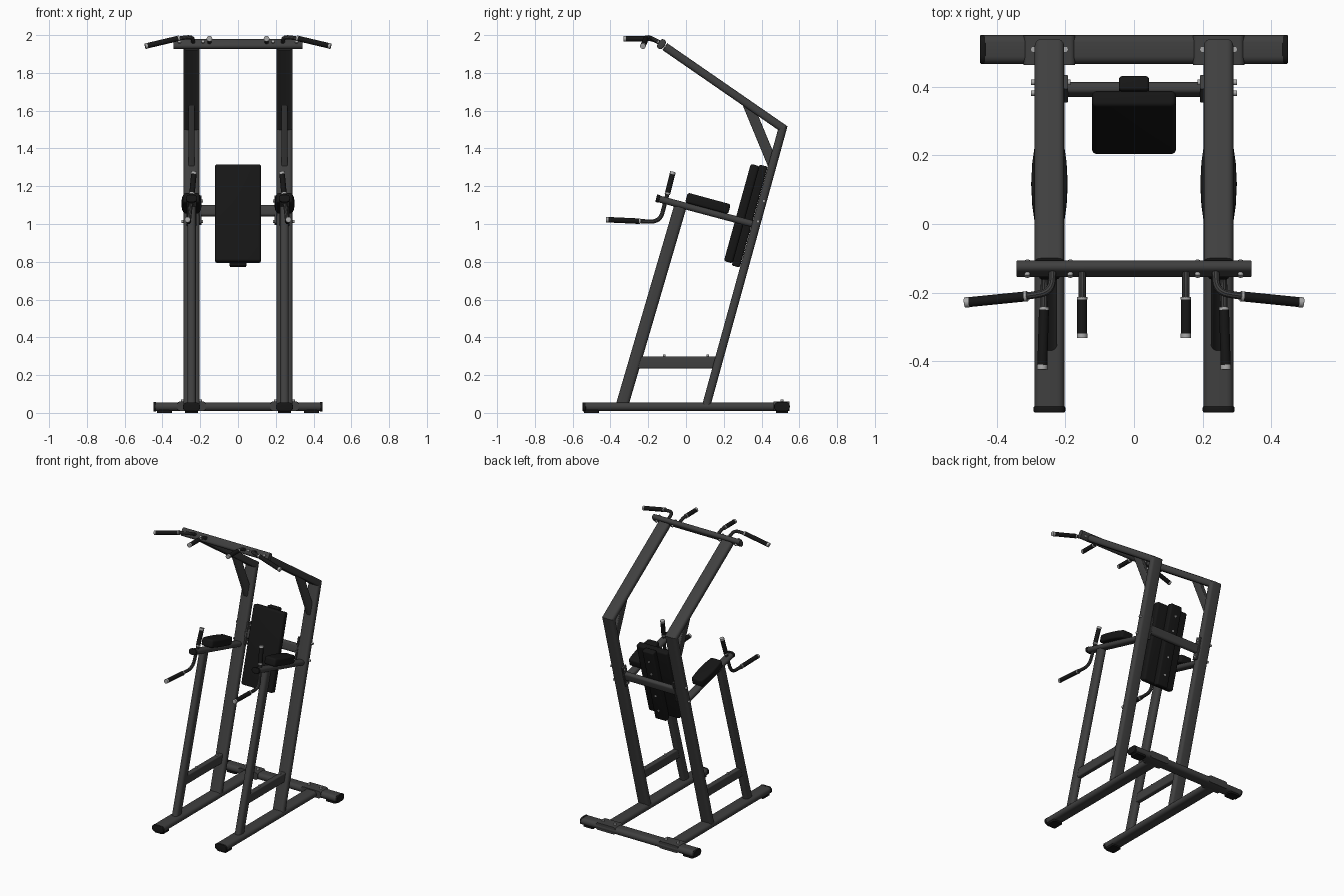
import bpy, bmesh, math
from mathutils import Vector as V

if "Cube" in bpy.data.objects:
    bpy.data.objects.remove(bpy.data.objects["Cube"])


def material(name, g):
    m = bpy.data.materials.new(name)
    m.diffuse_color = (g, g, g, 1)
    m.use_nodes = True
    m.node_tree.nodes["Principled BSDF"].inputs["Base Color"].default_value = m.diffuse_color
    return m


STEEL = material("dark_steel", 0.05)
BLACK = material("black_rubber", 0.008)
METAL = material("bare_metal", 0.4)


def finish(ob, mat, angle=35):
    ob.data.materials.append(mat)
    bpy.ops.object.select_all(action='DESELECT')
    bpy.context.view_layer.objects.active = ob
    ob.select_set(True)
    bpy.ops.object.shade_smooth_by_angle(angle=math.radians(angle))
    return ob


def prism(name, rings, mat, bevel=0):
    """Solid between two matching outlines."""
    bm = bmesh.new()
    a, b = [[bm.verts.new(p) for p in ring] for ring in rings]
    n = len(a)
    bm.faces.new(a)
    bm.faces.new(b)
    for i in range(n):
        j = (i + 1) % n
        bm.faces.new((a[i], a[j], b[j], b[i]))
    bmesh.ops.recalc_face_normals(bm, faces=bm.faces)
    if bevel:
        rim = [e for e in bm.edges if e.calc_face_angle(0) > 0.6]
        bmesh.ops.bevel(bm, geom=rim, offset=bevel, segments=4, profile=0.5,
                        affect='EDGES', clamp_overlap=True)
    me = bpy.data.meshes.new(name)
    bm.to_mesh(me)
    bm.free()
    ob = bpy.data.objects.new(name, me)
    bpy.context.collection.objects.link(ob)
    return finish(ob, mat)


def bar(name, p0, p1, w, t, r, mat=STEEL, u=(1, 0, 0), n0=None, n1=None, bevel=0):
    """Rounded tube section: w along u, t across; n0/n1 are end-cut planes."""
    p0, p1, u = V(p0), V(p1), V(u).normalized()
    d = (p1 - p0).normalized()
    v = d.cross(u).normalized()
    section = []
    for k, (sa, sb) in enumerate(((1, 1), (-1, 1), (-1, -1), (1, -1))):
        for i in range(6):
            a = math.radians(90 * k + 18 * i)
            section.append(u * (sa * (w / 2 - r) + r * math.cos(a))
                           + v * (sb * (t / 2 - r) + r * math.sin(a)))
    rings = []
    for p, n in ((p0, n0), (p1, n1)):
        n = V(n) if n else d
        rings.append([p + o - d * (o.dot(n) / d.dot(n)) for o in section])
    return prism(name, rings, mat, bevel)


def rod(name, p0, p1, r, mat=METAL, bevel=0):
    d = V(p1) - V(p0)
    u = (1, 0, 0) if abs(d.x) < 1e-6 else V((0, 0, 1)).cross(d)
    return bar(name, p0, p1, 2 * r, 2 * r, r * .999, mat, u, bevel=bevel)


def tube(name, pts, r, round_=0.035):
    """Bent round tube with filleted corners."""
    pts = [V(p) for p in pts]
    path = [pts[0]]
    for a, b, c in zip(pts, pts[1:], pts[2:]):
        s = b + (a - b).normalized() * min(round_, (a - b).length * .45)
        e = b + (c - b).normalized() * min(round_, (c - b).length * .45)
        path += [s.lerp(b, k / 6).lerp(b.lerp(e, k / 6), k / 6) for k in range(7)]
    path.append(pts[-1])
    cu = bpy.data.curves.new(name, 'CURVE')
    cu.dimensions = '3D'
    cu.bevel_depth, cu.bevel_resolution, cu.use_fill_caps = r, 3, True
    sp = cu.splines.new('POLY')
    sp.points.add(len(path) - 1)
    for q, p in zip(sp.points, path):
        q.co = (*p, 1)
    ob = bpy.data.objects.new(name, cu)
    bpy.context.collection.objects.link(ob)
    bpy.context.view_layer.objects.active = ob
    bpy.ops.object.select_all(action='DESELECT')
    ob.select_set(True)
    bpy.ops.object.convert(target='MESH')
    finish(bpy.context.view_layer.objects.active, STEEL)


def grip(name, inner, end):
    """Rubber sleeve with a metal collar and end plug."""
    inner, end = V(inner), V(end)
    d = (end - inner).normalized()
    rod(name, inner, end - d * .008, .0145, BLACK)
    rod(name + "_collar", inner - d * .008, inner, .015)
    rod(name + "_plug", end - d * .01, end + d * .004, .015, METAL, .004)


UP = (0, 0, 1)
post_d, beam_d = V((0, .404, 1.459)).normalized(), V((0, -.823, .567))
post_n, beam_n = V((0, .963, -.267)), V((0, .567, .823))
corner = V((0, .512, 1.508))
mitre = post_d + beam_d

for s, side in ((-1, "left"), (1, "right")):
    X = s * .246

    def P(y, z, x=X):
        return (x, y, z)

    # frame: base rail, mitred rear post and overhead beam, gusset
    bar(f"{side}_base_rail", P(-.54, .033), P(.5, .033), .088, .044, .021)
    bar(f"{side}_rail_cap", P(-.548, .032), P(-.53, .032), .092, .048, .023, BLACK, bevel=.004)
    bar(f"{side}_front_foot", P(-.5, 0), P(-.5, .02), .07, .08, .012, BLACK)
    bar(f"{side}_rear_post", P(.109, .045), P(*corner.yz), .086, .044, .018, n0=UP, n1=mitre)
    bar(f"{side}_overhead_beam", P(*corner.yz), P(-.112, 1.939), .086, .044, .018, n0=mitre)
    bar(f"{side}_gusset", P(.335, 1.616), P(.446, 1.348), .032, .055, .006,
        n0=beam_n, n1=post_n)
    # front post with lower brace
    bar(f"{side}_front_post", P(-.337, .045), P(-.028, 1.1), .045, .066, .02,
        n0=UP, n1=(0, .26, .965))
    bar(f"{side}_lower_brace", P(-.27, .267), P(.165, .267), .036, .064, .008)
    for y in (-.115, .115):
        rod(f"{side}_brace_bolt", P(y, .295), P(y, .31), .007)
    # armrest: support bar and cushion
    bar(f"{side}_arm_bar", P(-.145, 1.133), P(.385, .992), .055, .036, .017)
    bar(f"{side}_arm_bar_cap", P(-.158, 1.1365), P(-.14, 1.132), .06, .041, .02, BLACK, bevel=.004)
    f, n, c = V((0, .965, -.262)), V((0, .262, .965)), V(P(.116, 1.109))
    half = [(.042, -.118), (.05, -.06), (.053, 0), (.05, .06), (.042, .118)]
    outline = half + [(-a, b) for a, b in reversed(half)]
    prism(f"{side}_arm_pad", [[c + V((a, 0, 0)) + f * b + n * h for a, b in outline]
                              for h in (-.027, .027)], BLACK, .012)
    # dip handle with upright grip and forward grip
    top, mid = P(-.07, 1.272, s * .233), P(-.097, 1.165, s * .243)
    fore, tip = P(-.25, 1.015, s * .262), P(-.42, 1.023, s * .267)
    tube(f"{side}_dip_handle", [top, mid, P(-.137, 1.012, s * .26), fore, tip], .011, .05)
    grip(f"{side}_upright_grip", mid, top)
    grip(f"{side}_forward_grip", fore, tip)
    # pull-up handles
    a, b = P(-.211, 1.982, s * .318), P(-.228, 1.942, s * .488)
    tube(f"{side}_wide_handle", [P(-.125, 1.955, s * .237), P(-.198, 1.992, s * .24), a, b], .011, .04)
    grip(f"{side}_wide_grip", a, b)
    a, b = P(-.22, 1.98, s * .151), P(-.328, 1.981, s * .151)
    tube(f"{side}_narrow_handle", [P(-.125, 1.952, s * .151), P(-.18, 1.979, s * .151), a, b], .011)
    grip(f"{side}_narrow_grip", a, b)
    # brackets, feet, bolts
    bar(f"{side}_base_bracket", P(.463, .036), P(.548, .036), .15, .05, .015)
    for x in (.292, .2):
        rod(f"{side}_bracket_bolt", (s * x, .508, .05), (s * x, .508, .072), .009)
    bar(f"{side}_rear_foot", (s * .39, .508, 0), (s * .39, .508, .02), .08, .065, .012, BLACK)
    bar(f"{side}_rear_bar_cap", (s * .432, .508, .033), (s * .448, .508, .033),
        .084, .05, .024, BLACK, u=(0, 1, 0), bevel=.004)
    bar(f"{side}_cross_plate", (s * .198, .373, 1.0), (s * .198, .413, 1.145), .012, .042, .004)
    for y, z in ((.412, 1.122), (.381, 1.014)):
        rod(f"{side}_post_bolt", (s * .185, y, z), (s * .3, y, z), .008)
    for x in (.31, .185):
        c = V((s * x, -.13, 1.952))
        rod(f"{side}_top_bolt", c - V(beam_d) * .027, c + V(beam_d) * .027, .008)

# cross members
bar("rear_base_bar", (-.44, .508, .033), (.44, .508, .033), .084, .046, .022, u=(0, 1, 0))
bar("top_crossbar", (-.342, -.13, 1.952), (.342, -.13, 1.952), .056, .034, .016, u=beam_n, bevel=.003)
bar("middle_crossbar", (-.21, .391, 1.07), (.21, .391, 1.07), .062, .034, .014, u=post_d)

# backrest cushion, spine board and its screws
c = V((0, .295, 1.055))
bar("back_pad", c - post_d * .267, c + post_d * .267, .244, .048, .014, BLACK, bevel=.012)
c = V((0, .337, 1.042))
bar("back_pad_spine", c - post_d * .277, c + post_d * .277, .088, .044, .01, BLACK, bevel=.008)
for k in (-.2, -.08, .1, .2):
    q = c + post_d * k
    rod("spine_screw", q + post_n * .015, q + post_n * .026, .007)
